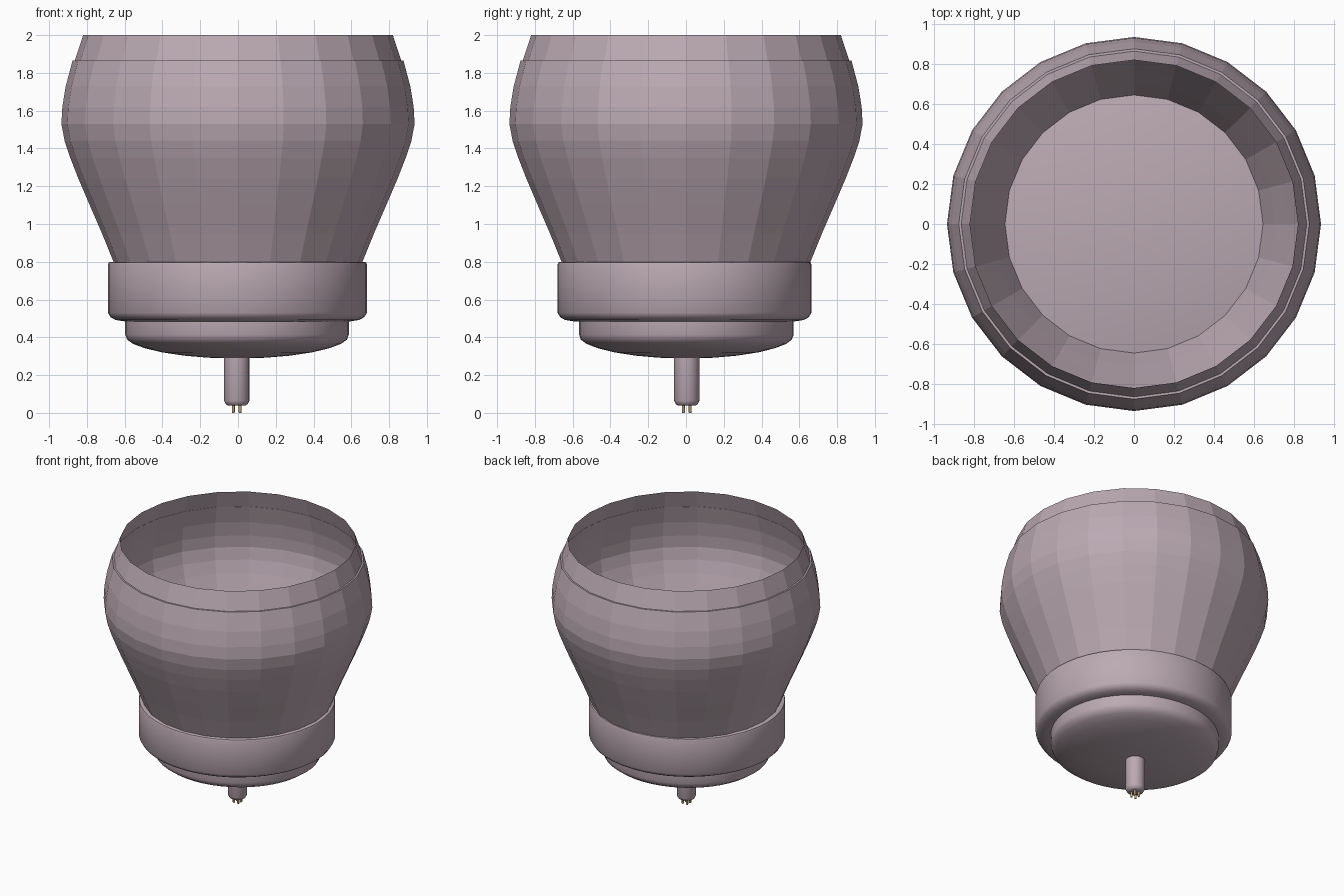
import bpy, bmesh, math

if "Cube" in bpy.data.objects:
    bpy.data.objects.remove(bpy.data.objects["Cube"])

def material(name, rgb):
    m = bpy.data.materials.new(name)
    m.diffuse_color = (*rgb, 1)
    m.use_nodes = True
    m.node_tree.nodes["Principled BSDF"].inputs["Base Color"].default_value = m.diffuse_color
    return m

MAUVE = material("mauve", (0.50, 0.40, 0.45))
BRASS = material("brass", (0.55, 0.42, 0.18))

def lathe(name, profile, sides, mat, centre=(0, 0), squash=1.0, smooth=True):
    """Spin an (r, z) profile round the z axis; r = 0 makes a pole."""
    bm = bmesh.new()
    rings = []
    for r, z in profile:
        if r == 0:
            rings.append([bm.verts.new((0, 0, z))] * sides)
        else:
            rings.append([bm.verts.new((r * math.cos(2 * math.pi * i / sides),
                                        r * squash * math.sin(2 * math.pi * i / sides), z))
                          for i in range(sides)])
    for a, b in zip(rings, rings[1:]):
        for i in range(sides):
            j = (i + 1) % sides
            quad = list(dict.fromkeys((a[i], a[j], b[j], b[i])))
            bm.faces.new(quad)
    mesh = bpy.data.meshes.new(name)
    bm.to_mesh(mesh)
    bm.free()
    mesh.materials.append(mat)
    ob = bpy.data.objects.new(name, mesh)
    ob.location = (*centre, 0)
    bpy.context.collection.objects.link(ob)
    if smooth:
        bpy.ops.object.select_all(action='DESELECT')
        ob.select_set(True)
        bpy.context.view_layer.objects.active = ob
        bpy.ops.object.shade_smooth_by_angle(angle=math.radians(35))
    return ob

# Faceted bowl: thin double wall up to the step
outer = [(0.655, 0.79), (0.72, 0.95), (0.785, 1.1), (0.845, 1.24), (0.888, 1.35),
         (0.918, 1.44), (0.935, 1.53), (0.93, 1.62), (0.912, 1.73), (0.876, 1.865)]
inner = [(r - 0.014, z) for r, z in reversed(outer)]
lathe("globe_wall", outer + inner, 24, MAUVE, smooth=False)

# Single-walled rim above the step
lathe("globe_rim", [(0.864, 1.865), (0.82, 2.0)], 24, MAUVE, smooth=False)

# Collar holding the bowl
lathe("collar", [(0, 0.485), (0.60, 0.485), (0.645, 0.492), (0.672, 0.507), (0.686, 0.53),
                 (0.686, 0.785), (0.682, 0.796), (0.67, 0.80), (0, 0.80)],
      48, MAUVE, (-0.003, -0.008), 0.98)

# Domed cup below the collar
lathe("base_cup", [(0, 0.29), (0.15, 0.292), (0.28, 0.303), (0.40, 0.321), (0.49, 0.343),
                   (0.55, 0.365), (0.582, 0.388), (0.592, 0.415), (0.592, 0.50), (0, 0.50)],
      48, MAUVE, (-0.005, 0.002), 0.96)

# Stem
STEM = (-0.007, 0.004)
lathe("stem", [(0, 0.038), (0.045, 0.038), (0.058, 0.046), (0.067, 0.065),
               (0.067, 0.32), (0, 0.32)], 24, MAUVE, STEM)

# Contact pins
for i, (sx, sy) in enumerate([(-1, -1), (1, -1), (1, 1), (-1, 1)]):
    lathe(f"contact_pin_{i + 1}",
          [(0, 0), (0.006, 0), (0.008, 0.004), (0.008, 0.06), (0, 0.06)], 12, BRASS,
          (STEM[0] + sx * 0.018, STEM[1] + sy * 0.018))
